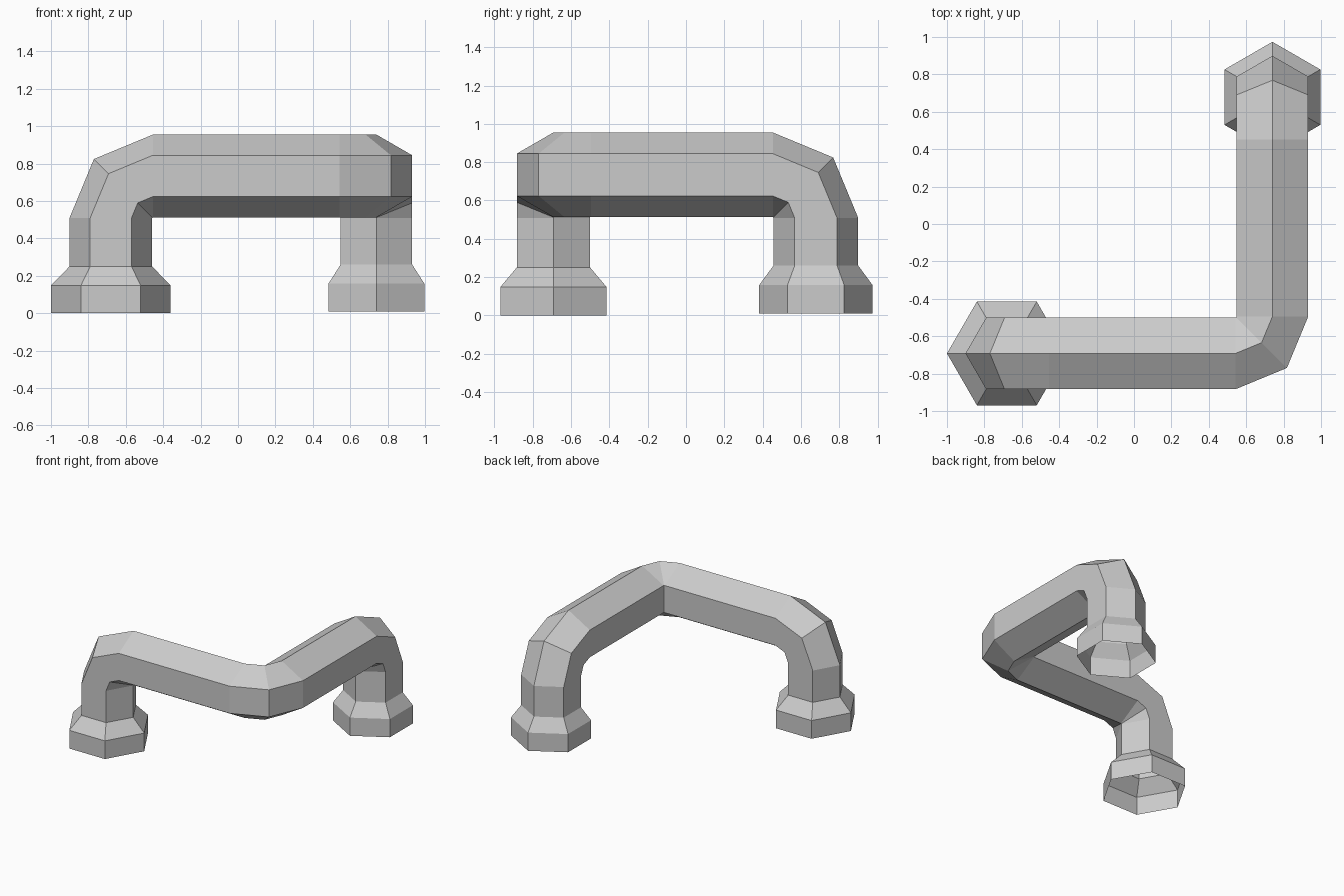
import bpy, bmesh
from math import sin, cos, pi
from mathutils import Vector

if "Cube" in bpy.data.objects:
    bpy.data.objects.remove(bpy.data.objects["Cube"])

X, Y, Z = Vector((1, 0, 0)), Vector((0, 1, 0)), Vector((0, 0, 1))
SIDES = 6
R = 0.221          # pipe radius across corners
TOP = 0.734        # height of the horizontal run's centre line


def loft(name, rings):
    """Open hexagonal tube through rings of (centre, tangent, corner axis, radius)."""
    bm = bmesh.new()
    prev = None
    for c, t, p, r in rings:
        s = t.cross(p)
        angles = [2 * pi * i / SIDES for i in range(SIDES)]
        ring = [bm.verts.new(Vector(c) + r * (cos(a) * p + sin(a) * s)) for a in angles]
        if prev:
            for i in range(SIDES):
                j = (i + 1) % SIDES
                bm.faces.new((prev[i], prev[j], ring[j], ring[i]))
        prev = ring
    mesh = bpy.data.meshes.new(name)
    bm.to_mesh(mesh)
    bm.free()
    obj = bpy.data.objects.new(name, mesh)
    bpy.context.collection.objects.link(obj)
    return obj


def bend(pivot, start, t, radius, corner=None):
    """Three rings of a 90 degree bend; start points from the pivot to the first ring."""
    rings = []
    for a in (0, pi / 4, pi / 2):
        out = cos(a) * start + sin(a) * t
        tan = cos(a) * t - sin(a) * start
        rings.append((Vector(pivot) + radius * out, tan, corner or out, R))
    return rings


def foot(name, x, y, z, corner, radius, top):
    """Flared hexagonal collar, open underneath."""
    profile = [(z, radius), (z + 0.148, radius), (top, R)]
    return loft(name, [((x, y, h), Z, corner, r) for h, r in profile])


LX, LY = -0.68, -0.692     # left leg position
RX, RY = 0.74, 0.678       # right leg position

# Pipe: left leg, bend, front run, corner, side run, bend, right leg
rings = [((LX, LY, 0.25), Z, -X, R)]
rings += bend((LX + 0.225, LY, TOP - 0.225), -X, Z, 0.225)
rings += bend((RX - 0.197, LY + 0.197, TOP), -Y, X, 0.197, corner=Z)
rings += bend((RX, RY - 0.225, TOP - 0.225), Z, Y, 0.225)
rings += [((RX, RY, 0.26), -Z, Y, R)]
loft("pipe", rings)

# Flared feet
foot("left_foot", LX, LY, 0.0, -X, 0.32, 0.25)
foot("right_foot", RX, RY, 0.01, Y, 0.296, 0.26)
